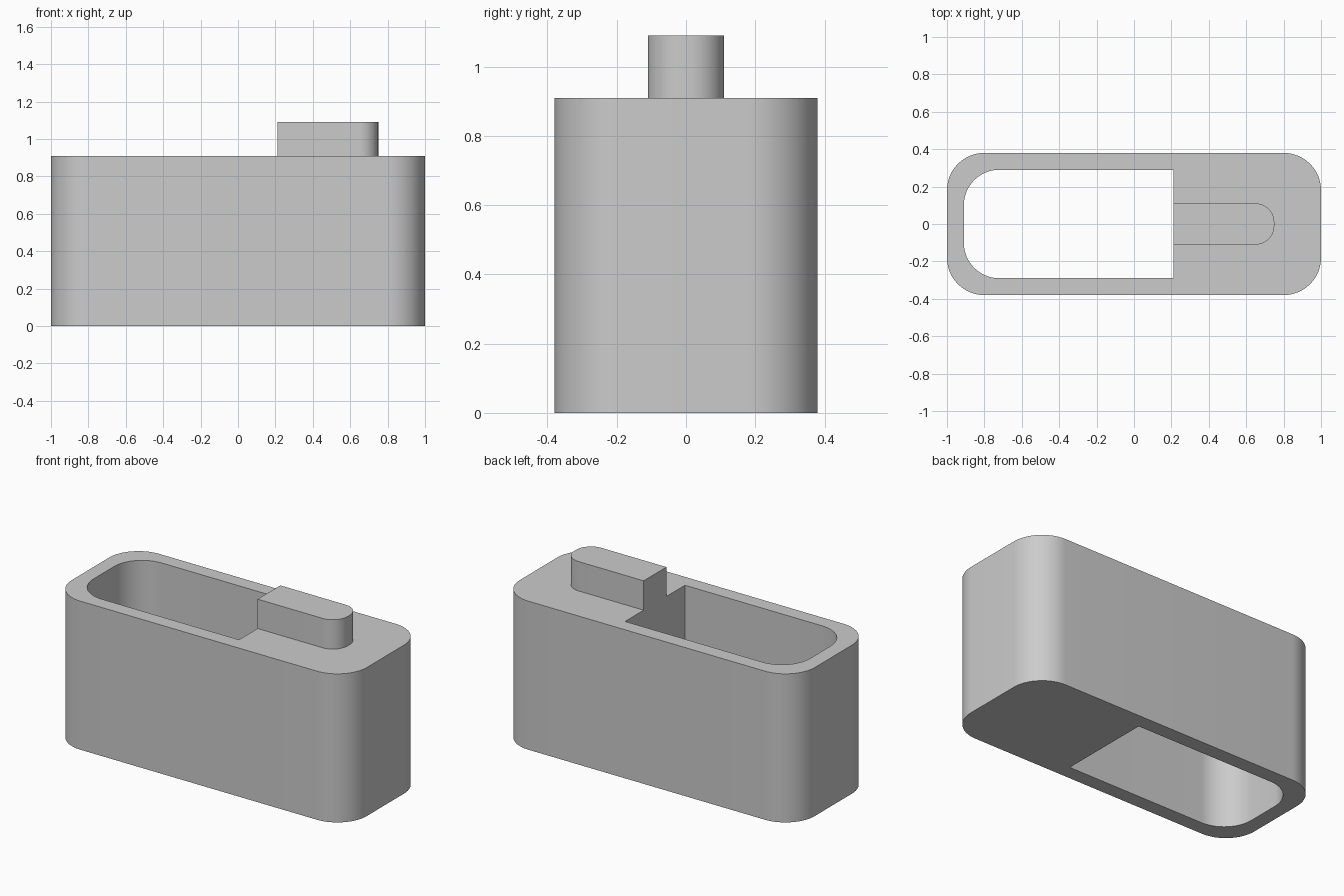
import bpy, bmesh
from math import sin, cos, pi

cube = bpy.data.objects.get("Cube")
if cube:
    bpy.data.objects.remove(cube, do_unlink=True)

GREY = (0.6, 0.6, 0.6)
grey = bpy.data.materials.new("plain grey")
grey.use_nodes = True
grey.diffuse_color = (*GREY, 1)
grey.node_tree.nodes["Principled BSDF"].inputs["Base Color"].default_value = (*GREY, 1)


def outline(x0, x1, half_y, r_left, r_right, steps=16):
    """Counter-clockwise rectangle with separately rounded left and right ends."""
    points = []
    corners = [(x1, 1, r_right, 0), (x0, 1, r_left, 1), (x0, -1, r_left, 2), (x1, -1, r_right, 3)]
    for x, side, r, quarter in corners:
        if r == 0:
            points.append((x, side * half_y))
            continue
        cx = x - r if x == x1 else x + r
        cy = side * (half_y - r)
        for i in range(steps + 1):
            a = (quarter + i / steps) * pi / 2
            points.append((cx + r * cos(a), cy + r * sin(a)))
    return points


def prism(name, outlines, z0, z1):
    """Extrude an outer outline, with any further outlines as through holes."""
    bm = bmesh.new()
    edges = []
    for points in outlines:
        verts = [bm.verts.new((x, y, z0)) for x, y in points]
        edges += [bm.edges.new((a, b)) for a, b in zip(verts, verts[1:] + verts[:1])]
    bmesh.ops.triangle_fill(bm, edges=edges, use_beauty=True, normal=(0, 0, 1))
    region = bmesh.ops.extrude_face_region(bm, geom=bm.faces[:], use_keep_orig=True)
    top = [g for g in region["geom"] if isinstance(g, bmesh.types.BMVert)]
    bmesh.ops.translate(bm, verts=top, vec=(0, 0, z1 - z0))
    bmesh.ops.recalc_face_normals(bm, faces=bm.faces[:])
    mesh = bpy.data.meshes.new(name)
    bm.to_mesh(mesh)
    bm.free()
    mesh.materials.append(grey)
    obj = bpy.data.objects.new(name, mesh)
    bpy.context.collection.objects.link(obj)
    bpy.ops.object.select_all(action="DESELECT")
    obj.select_set(True)
    bpy.context.view_layer.objects.active = obj
    bpy.ops.object.shade_smooth_by_angle(angle=pi / 6)
    return obj


BODY_TOP = 0.91
SLOT_END = 0.21

# Rounded block with a through slot, round at the left and square at the right
prism("body", [outline(-1, 1, 0.38, 0.2, 0.2),
               outline(-0.91, SLOT_END, 0.29, 0.19, 0)], 0, BODY_TOP)

# Raised tab, flush with the square end of the slot
prism("top_tab", [outline(SLOT_END, 0.75, 0.11, 0, 0.1)], BODY_TOP, 1.09)
